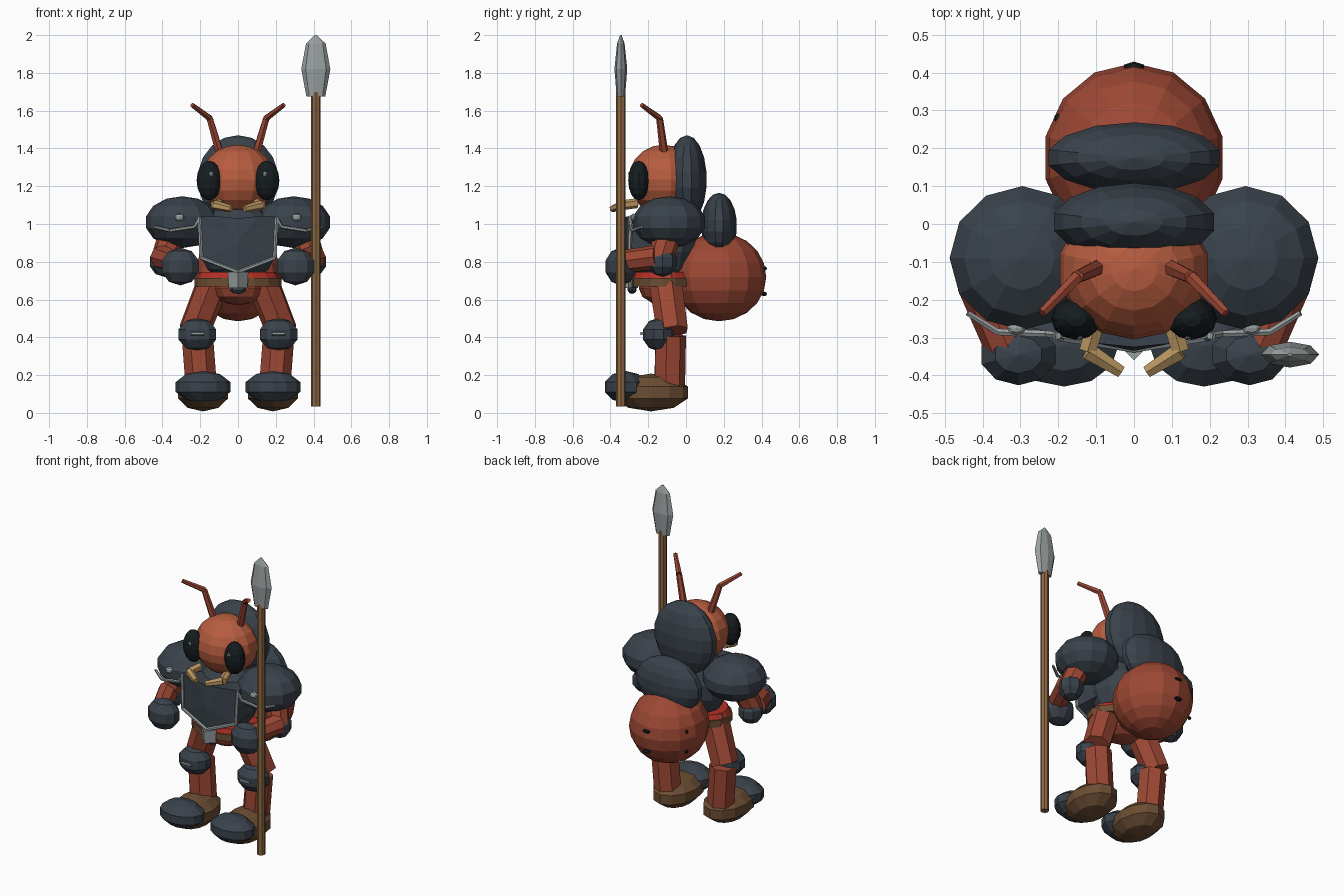
import bpy, bmesh, math
from mathutils import Vector, Matrix

if "Cube" in bpy.data.objects:
    bpy.data.objects.remove(bpy.data.objects["Cube"])

COLORS = {
    "shell": (0.34, 0.065, 0.035, 1), "face": (0.48, 0.11, 0.05, 1),
    "armor": (0.042, 0.055, 0.07, 1), "black": (0.008, 0.012, 0.014, 1),
    "leather": (0.15, 0.075, 0.033, 1), "wood": (0.27, 0.14, 0.055, 1),
    "horn": (0.5, 0.31, 0.12, 1), "sash": (0.45, 0.03, 0.02, 1),
    "metal": (0.32, 0.35, 0.35, 1),
}
MATS = {}
for key, col in COLORS.items():
    MATS[key] = bpy.data.materials.new(key)
    MATS[key].diffuse_color = col


def finish(name, bm, mat):
    bmesh.ops.recalc_face_normals(bm, faces=bm.faces)
    me = bpy.data.meshes.new(name)
    bm.to_mesh(me)
    bm.free()
    me.materials.append(MATS[mat])
    ob = bpy.data.objects.new(name, me)
    bpy.context.collection.objects.link(ob)
    return ob


def ball(name, c, r, mat, seg=12, rings=7):
    """Faceted ellipsoid with centre c and radii r."""
    bm = bmesh.new()
    bmesh.ops.create_uvsphere(bm, u_segments=seg, v_segments=rings, radius=1,
                              matrix=Matrix.Translation(c) @ Matrix.Diagonal((*r, 1)))
    return finish(name, bm, mat)


def rod(name, pts, radii, mat, seg=8):
    """Straight prisms joining a chain of points."""
    bm = bmesh.new()
    for i in range(len(pts) - 1):
        a, b = Vector(pts[i]), Vector(pts[i + 1])
        d = b - a
        rot = d.to_track_quat('Z', 'Y').to_matrix().to_4x4()
        bmesh.ops.create_cone(bm, cap_ends=True, segments=seg, radius1=radii[i],
                              radius2=radii[i + 1], depth=d.length,
                              matrix=Matrix.Translation((a + b) / 2) @ rot)
    return finish(name, bm, mat)


def loft(name, c, rings, mat, seg=12):
    """Stacked ellipses (z, rx, ry) round the vertical axis at c."""
    bm = bmesh.new()
    loops = [[bm.verts.new((c[0] + rx * math.cos(2 * math.pi * k / seg),
                            c[1] + ry * math.sin(2 * math.pi * k / seg), z))
              for k in range(seg)] for z, rx, ry in rings]
    for lo, hi in zip(loops, loops[1:]):
        for k in range(seg):
            j = (k + 1) % seg
            bm.faces.new((lo[k], lo[j], hi[j], hi[k]))
    bm.faces.new(loops[0][::-1])
    bm.faces.new(loops[-1])
    return finish(name, bm, mat)


# Body
ball("abdomen", (0, 0.175, 0.72), (0.24, 0.25, 0.235), "shell", 14, 10)
ball("torso", (0, -0.11, 0.90), (0.21, 0.18, 0.22), "armor")
ball("pelvis", (0, -0.11, 0.66), (0.15, 0.14, 0.09), "shell", 10, 6)
loft("belt", (0, -0.12), [(0.67, 0.23, 0.17), (0.715, 0.23, 0.17)], "leather", 16)
loft("sash", (0, -0.12), [(0.71, 0.22, 0.165), (0.745, 0.20, 0.155)], "sash", 16)
ball("back_plate", (0, 0.175, 0.99), (0.235, 0.095, 0.175), "armor", 14, 9)
for i, z in enumerate((0.63, 0.765)):
    ball(f"rear_mark_{i}", (0, 0.413, z), (0.03, 0.016, 0.012), "black", 6, 4)
    ball(f"side_mark_{i}", (-0.2, 0.28, z), (0.012, 0.012, 0.012), "black", 6, 4)

# Belt buckle and tab
rod("buckle", [(0, -0.305, 0.66), (0, -0.305, 0.745)], [0.05, 0.055], "metal", 4)
ball("belt_tab", (0, -0.285, 0.655), (0.045, 0.025, 0.025), "armor", 8, 5)

# Chest plate: outline bent round the body, with a central ridge
bm = bmesh.new()
half = [(0, -0.325, 1.03), (0.10, -0.315, 1.04), (0.205, -0.29, 1.04),
        (0.195, -0.295, 0.82), (0.0, -0.325, 0.745)]
outline = half + [(-x, y, z) for x, y, z in half[3:0:-1]]
front = [bm.verts.new(p) for p in outline]
back = [bm.verts.new((x * 0.95, y + 0.17, z)) for x, y, z in outline]
mid = bm.verts.new((0, -0.335, 0.90))
n = len(front)
for k in range(n):
    j = (k + 1) % n
    bm.faces.new((front[k], front[j], mid))
    bm.faces.new((front[k], back[k], back[j], front[j]))
bm.faces.new(back)
finish("chest_plate", bm, "armor")
rim = [(x, y - 0.005, z) for x, y, z in half[2:]]
rim += [(-x, y, z) for x, y, z in rim[1::-1]]
rod("chest_trim", rim, [0.011] * len(rim), "metal", 6)

# Head
ball("head", (0, -0.12, 1.235), (0.2, 0.185, 0.185), "face", 14, 10)
ball("helmet", (0, 0.005, 1.235), (0.22, 0.105, 0.235), "armor", 14, 9)

# Mirrored parts
for s, side in ((1, "right"), (-1, "left")):
    def P(x, y, z):
        return (s * x, y, z)
    ball(f"eye_{side}", P(0.152, -0.25, 1.23), (0.067, 0.056, 0.105), "black", 12, 8)
    ball(f"eye_glint_{side}", P(0.143, -0.299, 1.265), (0.01, 0.007, 0.014), "metal", 6, 4)
    rod(f"antenna_{side}", [P(0.095, -0.115, 1.37), P(0.15, -0.14, 1.56), P(0.243, -0.235, 1.63)],
        [0.023, 0.018, 0.013], "shell", 6)
    rod(f"mandible_{side}", [P(0.10, -0.26, 1.11), P(0.122, -0.335, 1.10), P(0.035, -0.39, 1.08)],
        [0.026, 0.026, 0.018], "horn", 6)

    # Arms
    ball(f"shoulder_{side}", P(0.295, -0.09, 1.01), (0.197, 0.195, 0.137), "armor", 12, 7)
    rod(f"shoulder_trim_{side}", [P(0.2, -0.295, 1.04), P(0.23, -0.29, 0.985),
        P(0.36, -0.285, 0.965), P(0.44, -0.235, 0.985)], [0.01, 0.01, 0.01, 0.008], "metal", 6)
    ball(f"shoulder_rivet_{side}", P(0.31, -0.275, 1.035), (0.027, 0.02, 0.02), "metal", 8, 5)
    rod(f"upper_arm_{side}", [P(0.34, -0.09, 0.97), P(0.4, -0.14, 0.80)], [0.075, 0.065], "shell", 8)
    ball(f"elbow_{side}", P(0.39, -0.125, 0.80), (0.08, 0.08, 0.08), "armor", 8, 5)
    rod(f"forearm_{side}", [P(0.405, -0.15, 0.825), P(0.325, -0.345, 0.80)], [0.065, 0.06], "shell", 8)
    ball(f"fist_{side}", P(0.305, -0.345, 0.775), (0.108, 0.085, 0.1), "armor", 10, 5)

    # Legs
    rod(f"thigh_{side}", [P(0.125, -0.11, 0.71), P(0.235, -0.07, 0.43)], [0.09, 0.085], "shell", 7)
    ball(f"knee_{side}", P(0.215, -0.145, 0.415), (0.11, 0.086, 0.088), "armor", 10, 5)
    rod(f"knee_bar_{side}", [P(0.115 + 0.065, -0.235, 0.42), P(0.25, -0.235, 0.42)],
        [0.009, 0.009], "metal", 6)
    rod(f"shin_{side}", [P(0.215, -0.085, 0.41), P(0.195, -0.09, 0.15)], [0.085, 0.085], "shell", 7)
    ball(f"boot_{side}", P(0.185, -0.185, 0.108), (0.14, 0.205, 0.1), "leather", 12, 5)
    ball(f"toe_cap_{side}", P(0.185, -0.32, 0.137), (0.152, 0.115, 0.085), "armor", 12, 5)

# Spear
rod("spear_shaft", [(0.412, -0.345, 0.035), (0.412, -0.345, 1.70)], [0.026, 0.026], "wood", 8)
loft("spear_head", (0.412, -0.345), [(1.675, 0.05, 0.022), (1.82, 0.077, 0.034),
     (1.955, 0.052, 0.02), (2.0, 0.006, 0.004)], "metal", 8)

for m in bpy.data.materials:
    if m.users and not m.is_grease_pencil:
        m.use_nodes = True
        m.node_tree.nodes["Principled BSDF"].inputs["Base Color"].default_value = m.diffuse_color
